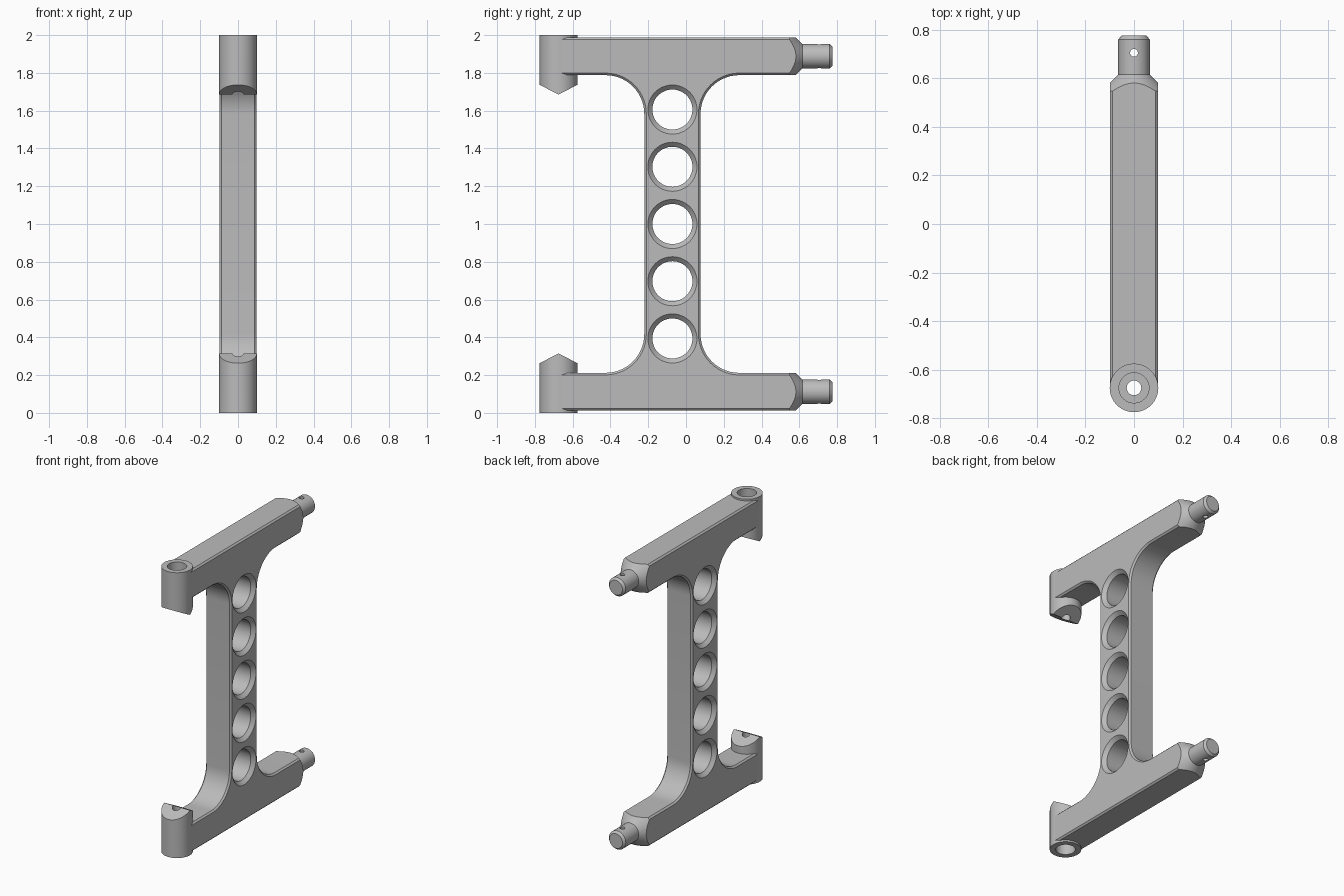
import bpy, bmesh
from math import pi, cos, sin, radians
from mathutils import Matrix, Vector

cube = bpy.data.objects.get("Cube")
if cube:
    bpy.data.objects.remove(cube, do_unlink=True)

grey = bpy.data.materials.new("mid_grey")
grey.use_nodes = True
colour = (0.5, 0.5, 0.5, 1)
grey.diffuse_color = colour
grey.node_tree.nodes["Principled BSDF"].inputs["Base Color"].default_value = colour

ARM_Z = 0.112       # arm and pin centre height
SOCKET_Y = -0.675
WEB_Y = -0.072
TO_Y = Matrix.Rotation(-pi / 2, 4, 'X')
TO_X = Matrix.Rotation(pi / 2, 4, 'Y')
FLIP = Matrix.Translation((0, 0, 2)) @ Matrix.Scale(-1, 4, (0, 0, 1))
SIDES = {"lower": Matrix.Identity(4), "upper": FLIP}


def lathe(bm, profile, matrix, steps=48):
    """Revolve a closed (radius, height) outline and place it."""
    part = bmesh.new()
    verts = [part.verts.new((r, 0, h)) for r, h in profile]
    edges = [part.edges.new((verts[i - 1], verts[i])) for i in range(len(verts))
             if verts[i - 1].co.x + verts[i].co.x > 0]
    bmesh.ops.spin(part, geom=verts + edges, cent=(0, 0, 0), axis=(0, 0, 1),
                   angle=2 * pi, steps=steps)
    bmesh.ops.remove_doubles(part, verts=part.verts, dist=1e-5)
    part.transform(matrix)
    bmesh.ops.recalc_face_normals(part, faces=part.faces)
    mesh = bpy.data.meshes.new("temp")
    part.to_mesh(mesh)
    part.free()
    bm.from_mesh(mesh)
    bpy.data.meshes.remove(mesh)


def rod(r, start, end):
    return [(0, start), (r, start), (r, end), (0, end)]


def finish(bm, name):
    bmesh.ops.recalc_face_normals(bm, faces=bm.faces)
    mesh = bpy.data.meshes.new(name)
    bm.to_mesh(mesh)
    bm.free()
    mesh.materials.append(grey)
    obj = bpy.data.objects.new(name, mesh)
    bpy.context.collection.objects.link(obj)
    return obj


def cut_and_smooth(obj, cutters):
    bpy.ops.object.select_all(action='DESELECT')
    obj.select_set(True)
    bpy.context.view_layer.objects.active = obj
    for cutter in cutters:
        mod = obj.modifiers.new("cut", 'BOOLEAN')
        mod.operation = 'DIFFERENCE'
        mod.solver = 'EXACT'
        mod.object = cutter
        bpy.ops.object.modifier_apply(modifier=mod.name)
    bpy.ops.object.shade_smooth_by_angle(angle=radians(30))


# Cutter: chamfered web holes, stepped socket bores, pin cross holes
bm = bmesh.new()
for i in range(5):
    z = 1 + (i - 2) * 0.303
    hole = [(0, -0.15), (0.181, -0.15), (0.106, -0.075),
            (0.106, 0.075), (0.181, 0.15), (0, 0.15)]
    lathe(bm, hole, Matrix.Translation((0, WEB_Y, z)) @ TO_X)
bore = [(0, -0.05), (0.062, -0.05), (0.062, 0.2), (0.03, 0.2), (0.03, 0.4), (0, 0.4)]
for side in SIDES.values():
    lathe(bm, bore, side @ Matrix.Translation((0, SOCKET_Y, 0)))
    lathe(bm, rod(0.016, 0, 0.25), side @ Matrix.Translation((0, 0.705, 0)), 24)
hole_cutter = finish(bm, "hole_cutter")

# Cutter: conical shaping of the arm tips
bm = bmesh.new()
for side in SIDES.values():
    lathe(bm, [(0.051, 0.63), (0.2, 0.481), (0.2, 0.63)],
          side @ Matrix.Translation((0, 0, ARM_Z)) @ TO_Y, 64)
tip_cutter = finish(bm, "tip_cutter")


# Frame: two arms and a web with filleted corners
def corner(tip_y, web_y, direction, r=0.205, steps=14):
    """Arm end and fillet of one quarter of the outline."""
    points = [(tip_y, ARM_Z - 0.1), (tip_y, ARM_Z + 0.1)]
    for i in range(steps + 1):
        a = pi / 2 * i / steps
        points.append((web_y + direction * r * (1 - sin(a)),
                       ARM_Z + 0.1 + r * (1 - cos(a))))
    return points


def mirrored(points):
    return [(y, 2 - z) for y, z in points]


back = corner(0.618, WEB_Y + 0.149, 1)
front = corner(SOCKET_Y, WEB_Y - 0.149, -1)
outline = back + mirrored(back)[::-1] + mirrored(front) + front[::-1]
bm = bmesh.new()
cap = bm.faces.new([bm.verts.new((-0.099, y, z)) for y, z in outline])
extruded = bmesh.ops.extrude_face_region(bm, geom=[cap])["geom"]
bmesh.ops.translate(bm, vec=(0.198, 0, 0),
                    verts=[g for g in extruded if isinstance(g, bmesh.types.BMVert)])
bmesh.ops.recalc_face_normals(bm, faces=bm.faces)
rims = [e for e in bm.edges if abs(e.verts[0].co.x - e.verts[1].co.x) < 1e-4]
bmesh.ops.bevel(bm, geom=rims, offset=0.011, segments=1, affect='EDGES')
cut_and_smooth(finish(bm, "frame"), [tip_cutter, hole_cutter])

for label, side in SIDES.items():
    # Socket: cylinder with a gabled inner end
    bm = bmesh.new()
    lathe(bm, rod(0.1, 0, 0.34), Matrix.Translation((0, SOCKET_Y, 0)), 64)
    for s in (-1, 1):
        cut = bmesh.ops.bisect_plane(
            bm, geom=bm.verts[:] + bm.edges[:] + bm.faces[:], dist=1e-6,
            plane_co=(0, SOCKET_Y, 0.315),
            plane_no=Vector((0, s * 0.052, 0.1)).normalized(), clear_outer=True)
        rim = [g for g in cut["geom_cut"] if isinstance(g, bmesh.types.BMEdge)]
        bmesh.ops.holes_fill(bm, edges=rim, sides=0)
    bm.transform(side)
    cut_and_smooth(finish(bm, label + "_socket"), [hole_cutter])

    # Pin: chamfered peg on the arm tip
    bm = bmesh.new()
    peg = [(0, 0.55), (0.065, 0.55), (0.065, 0.76), (0.051, 0.776), (0, 0.776)]
    lathe(bm, peg, side @ Matrix.Translation((0, 0, ARM_Z)) @ TO_Y)
    cut_and_smooth(finish(bm, label + "_pin"), [hole_cutter])

for cutter in (hole_cutter, tip_cutter):
    bpy.data.objects.remove(cutter, do_unlink=True)
